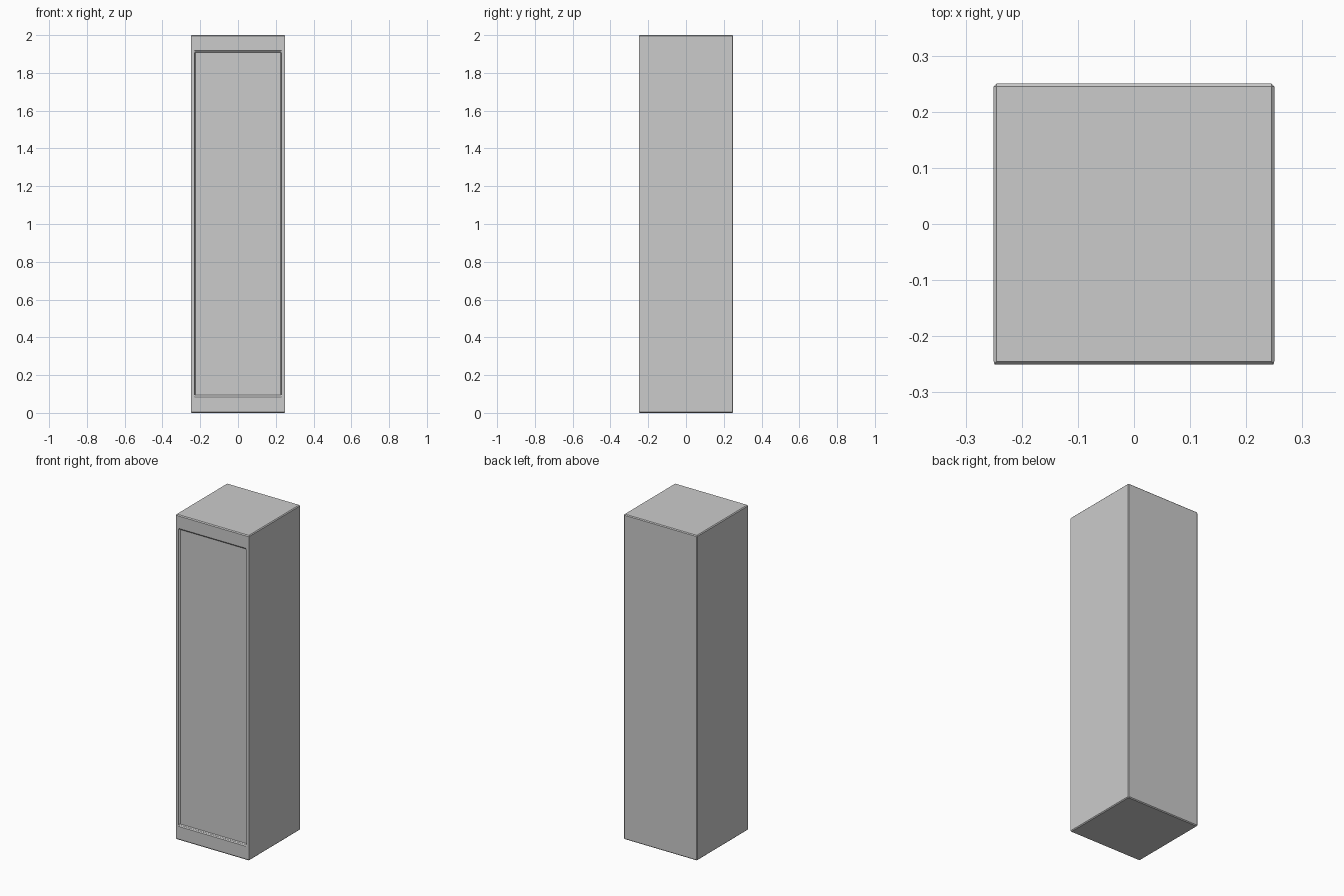
import bpy, bmesh
from mathutils import Vector

if "Cube" in bpy.data.objects:
    bpy.data.objects.remove(bpy.data.objects["Cube"])

HALF, HEIGHT = 0.25, 2.0
PANEL_X, PANEL_Z0, PANEL_Z1 = 0.23, 0.09, 1.912
DEPTH, CHAMFER = 0.012, 0.005

bm = bmesh.new()

# Tall cabinet box standing on the ground
bmesh.ops.create_cube(bm, size=1.0)
for v in bm.verts:
    v.co = Vector((v.co.x * 2 * HALF, v.co.y * 2 * HALF, (v.co.z + 0.5) * HEIGHT))
bm.normal_update()

# Recessed front door panel
front = min(bm.faces, key=lambda f: f.normal.y)
bmesh.ops.inset_region(bm, faces=[front], thickness=0.01)
for v in front.verts:
    v.co.x = PANEL_X if v.co.x > 0 else -PANEL_X
    v.co.z = PANEL_Z1 if v.co.z > HEIGHT / 2 else PANEL_Z0
floor = bmesh.ops.extrude_discrete_faces(bm, faces=[front])["faces"][0]
for v in floor.verts:
    v.co.y += DEPTH

mesh = bpy.data.meshes.new("cabinet")
bm.normal_update()
bm.to_mesh(mesh)
bm.free()
cabinet = bpy.data.objects.new("cabinet", mesh)
bpy.context.collection.objects.link(cabinet)

# Single flat chamfer on every sharp edge
bevel = cabinet.modifiers.new("chamfer", 'BEVEL')
bevel.width = CHAMFER
bevel.segments = 1
bevel.limit_method = 'ANGLE'
